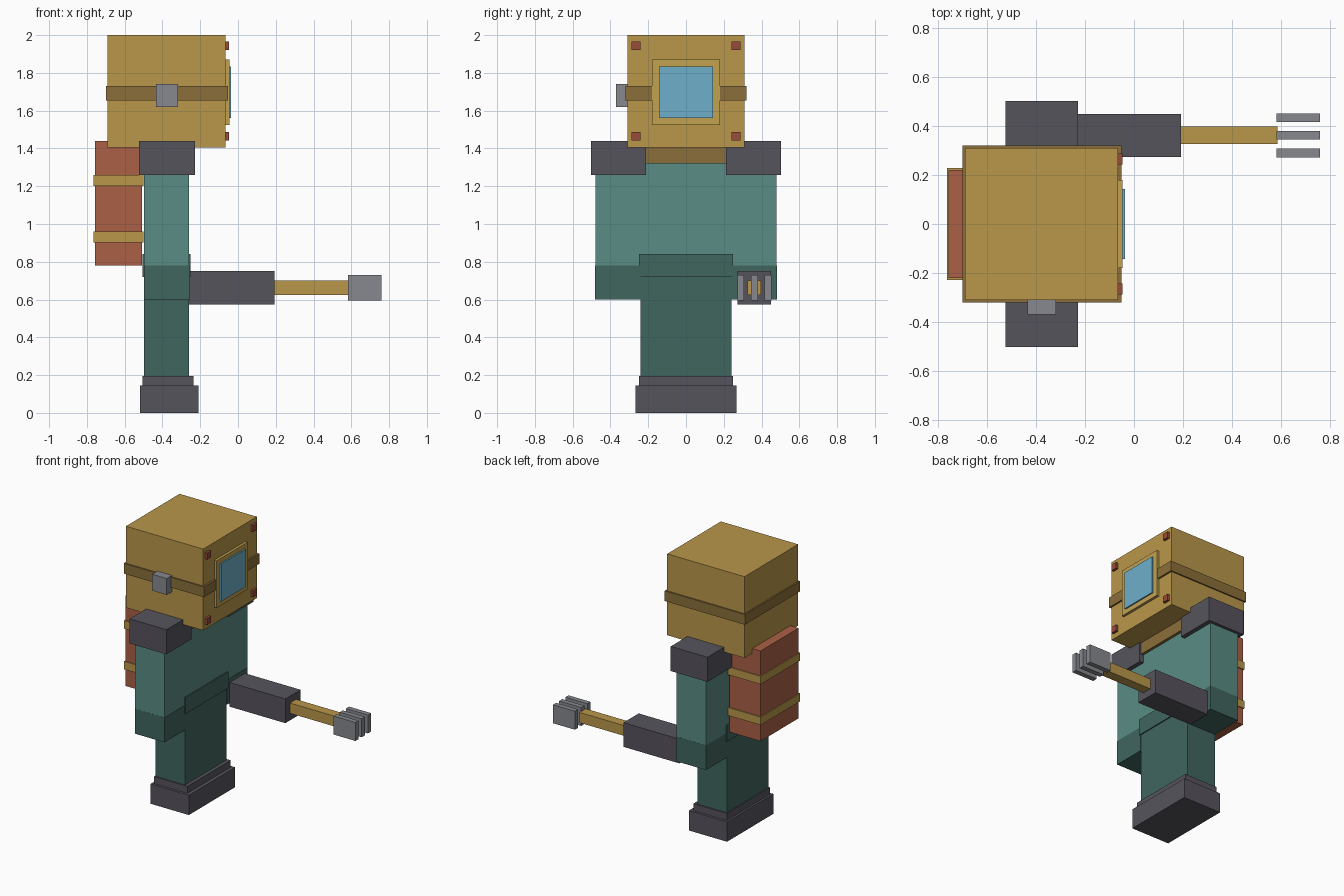
import bpy
import bmesh
from mathutils import Vector

if "Cube" in bpy.data.objects:
    bpy.data.objects.remove(bpy.data.objects["Cube"])


def linear(c):
    return c / 12.92 if c <= 0.04045 else ((c + 0.055) / 1.055) ** 2.4


def material(name, code):
    m = bpy.data.materials.new(name)
    rgb = [linear(int(code[i:i + 2], 16) / 255) for i in (0, 2, 4)]
    m.diffuse_color = (*rgb, 1)
    m.use_nodes = True
    m.node_tree.nodes["Principled BSDF"].inputs["Base Color"].default_value = m.diffuse_color
    return m


brass = material("brass", "BA974A")
pale_brass = material("pale brass", "C2A250")
dark_brass = material("dark brass", "8B6F3A")
teal = material("teal", "5A8C85")
dark_teal = material("dark teal", "40665F")
charcoal = material("charcoal", "56545C")
steel = material("steel", "87898F")
rust = material("rust", "AA6046")
rivet_red = material("rivet red", "984C3A")
glass = material("window blue", "6DAFCA")


def box(name, mat, x, y, z):
    """Axis-aligned block given as (min, max) ranges."""
    lo, hi = Vector((x[0], y[0], z[0])), Vector((x[1], y[1], z[1]))
    bm = bmesh.new()
    bmesh.ops.create_cube(bm, size=1)
    bmesh.ops.scale(bm, vec=hi - lo, verts=bm.verts)
    mesh = bpy.data.meshes.new(name)
    bm.to_mesh(mesh)
    bm.free()
    mesh.materials.append(mat)
    ob = bpy.data.objects.new(name, mesh)
    ob.location = (lo + hi) / 2
    bpy.context.collection.objects.link(ob)
    return ob


def mid(half):
    return (-half, half)


# Helmet with band, framed window and side fitting
box("helmet", brass, (-0.69, -0.065), mid(0.31), (1.405, 2.0))
box("helmet_band", dark_brass, (-0.70, -0.052), mid(0.32), (1.655, 1.73))
box("window_frame", pale_brass, (-0.08, -0.046), mid(0.18), (1.525, 1.87))
box("window_glass", glass, (-0.06, -0.036), mid(0.142), (1.56, 1.835))
box("side_valve", steel, (-0.435, -0.318), (-0.37, -0.30), (1.62, 1.74))
for y in (-0.265, 0.265):
    for z in (1.465, 1.943):
        box("helmet_rivet", rivet_red, (-0.068, -0.047),
            (y - 0.023, y + 0.023), (z - 0.023, z + 0.023))

# Collar, torso and hips
box("collar", dark_brass, (-0.51, -0.24), mid(0.22), (1.32, 1.405))
box("torso", teal, (-0.498, -0.26), mid(0.24), (0.72, 1.32))
box("hips", dark_teal, (-0.505, -0.252), mid(0.248), (0.72, 0.84))
box("legs", dark_teal, (-0.498, -0.26), mid(0.24), (0.19, 0.72))

# Arms with cuffs and shoulder pads
for s in (-1, 1):
    def side(a, b):
        return tuple(sorted((s * a, s * b)))
    box("arm", teal, (-0.498, -0.26), side(0.24, 0.48), (0.78, 1.32))
    box("arm_cuff", dark_teal, (-0.498, -0.258), side(0.24, 0.481), (0.60, 0.78))
    box("shoulder_pad", charcoal, (-0.525, -0.228), side(0.213, 0.502), (1.26, 1.44))

# Boots
box("boot_top", charcoal, (-0.505, -0.235), mid(0.25), (0.145, 0.196))
box("boot_base", charcoal, (-0.52, -0.21), mid(0.268), (0, 0.145))

# Back tank with straps
box("back_tank", rust, (-0.757, -0.508), mid(0.22), (0.78, 1.44))
for z in (0.932, 1.23):
    box("tank_strap", brass, (-0.764, -0.50), mid(0.228), (z - 0.029, z + 0.029))

# Forward tool arm with pronged claw
box("tool_housing", charcoal, (-0.26, 0.192), (0.273, 0.449), (0.573, 0.75))
box("tool_rod", brass, (0.19, 0.585), (0.326, 0.397), (0.625, 0.70))
for y in (0.29, 0.362, 0.434):
    box("tool_prong", steel, (0.582, 0.76), (y - 0.018, y + 0.018), (0.595, 0.73))
